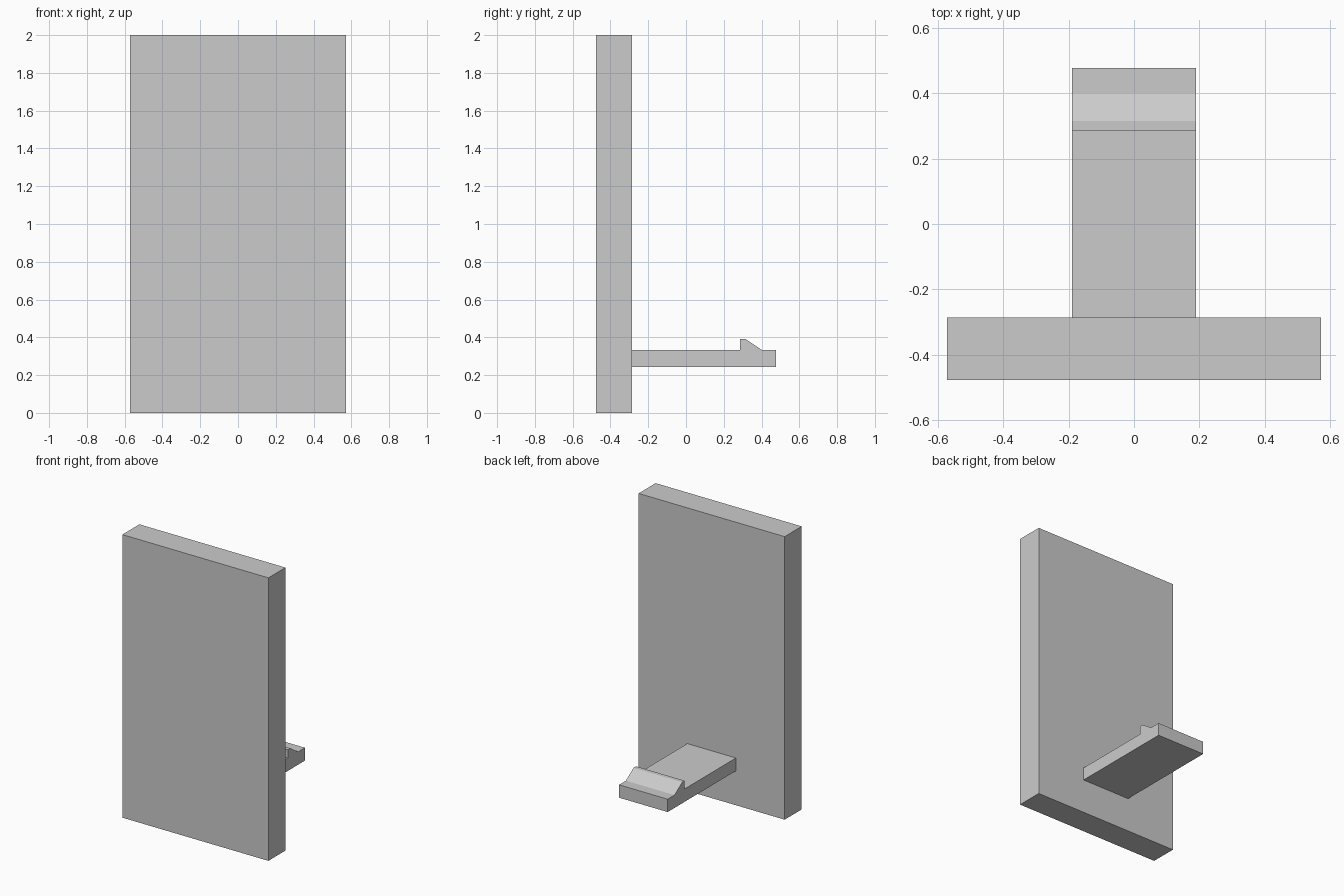
import bpy
import bmesh

cube = bpy.data.objects.get("Cube")
if cube:
    bpy.data.objects.remove(cube, do_unlink=True)

GREY = (0.6, 0.6, 0.6, 1.0)
grey = bpy.data.materials.new("light_grey")
grey.use_nodes = True
grey.diffuse_color = GREY
grey.node_tree.nodes["Principled BSDF"].inputs["Base Color"].default_value = GREY


def extrude_profile(name, profile, half_width):
    """Extrude a closed (y, z) side profile symmetrically along x."""
    bm = bmesh.new()
    face = bm.faces.new([bm.verts.new((-half_width, y, z)) for y, z in profile])
    result = bmesh.ops.extrude_face_region(bm, geom=[face])
    moved = [v for v in result["geom"] if isinstance(v, bmesh.types.BMVert)]
    bmesh.ops.translate(bm, verts=moved, vec=(2 * half_width, 0, 0))
    bmesh.ops.recalc_face_normals(bm, faces=bm.faces)
    mesh = bpy.data.meshes.new(name)
    bm.to_mesh(mesh)
    bm.free()
    mesh.materials.append(grey)
    obj = bpy.data.objects.new(name, mesh)
    bpy.context.collection.objects.link(obj)
    return obj


FRONT, JOINT, TIP = -0.476, -0.286, 0.476

# Upright flat panel
extrude_profile("front_panel",
                [(FRONT, 0), (JOINT, 0), (JOINT, 2), (FRONT, 2)], 0.571)

# Clip arm with a ramped catch near its tip
extrude_profile("clip_arm",
                [(JOINT, 0.243), (TIP, 0.243), (TIP, 0.334), (0.4, 0.334),
                 (0.314, 0.392), (0.286, 0.392), (0.286, 0.334), (JOINT, 0.334)],
                0.19)
